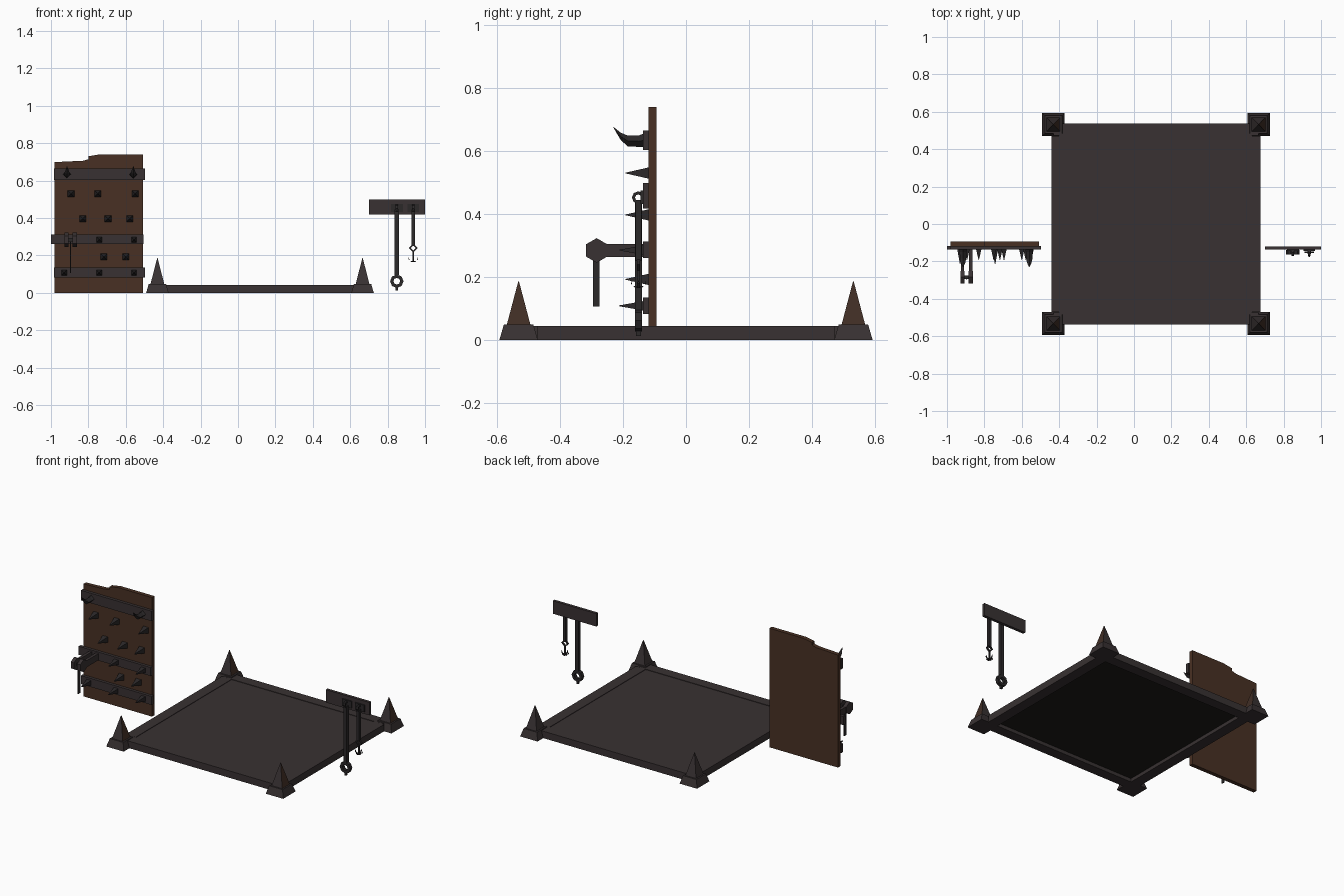
import bpy, bmesh, math
from mathutils import Vector

if "Cube" in bpy.data.objects:
    bpy.data.objects.remove(bpy.data.objects["Cube"])


def material(name, rgb):
    m = bpy.data.materials.new(name)
    m.diffuse_color = (*rgb, 1)
    m.use_nodes = True
    m.node_tree.nodes["Principled BSDF"].inputs["Base Color"].default_value = m.diffuse_color
    return m


IRON = material("iron", (0.040, 0.031, 0.032))
DARK = material("dark_iron", (0.024, 0.021, 0.022))
WOOD = material("wood", (0.066, 0.030, 0.017))
RUST = material("rust", (0.052, 0.027, 0.018))
BLACK = material("black_underside", (0.012, 0.011, 0.009))


def loft(name, rings, mat, close=False):
    """Skin a list of equal point rings; cap the ends or close into a loop."""
    bm = bmesh.new()
    rows = [[bm.verts.new(p) for p in r] for r in rings]
    n = len(rows[0])
    pairs = list(zip(rows, rows[1:])) + ([(rows[-1], rows[0])] if close else [])
    for a, b in pairs:
        for i in range(n):
            j = (i + 1) % n
            bm.faces.new((a[i], a[j], b[j], b[i]))
    if not close:
        bm.faces.new(rows[0])
        bm.faces.new(rows[-1])
    bmesh.ops.remove_doubles(bm, verts=bm.verts, dist=1e-5)
    bmesh.ops.recalc_face_normals(bm, faces=bm.faces)
    me = bpy.data.meshes.new(name)
    bm.to_mesh(me)
    bm.free()
    me.materials.append(mat)
    ob = bpy.data.objects.new(name, me)
    bpy.context.collection.objects.link(ob)
    return ob


def rect(cx, cy, hx, hy, z):
    return [(cx + sx * hx, cy + sy * hy, z) for sx, sy in ((-1, -1), (1, -1), (1, 1), (-1, 1))]


def box(name, x0, x1, y0, y1, z0, z1, mat):
    c = ((x0 + x1) / 2, (y0 + y1) / 2, (x1 - x0) / 2, (y1 - y0) / 2)
    return loft(name, [rect(*c, z0), rect(*c, z1)], mat)


def ring(name, c, r, t, axis, sides, mat, depth=None):
    """Polygonal ring with a rectangular section around the x or y axis."""
    d = depth or t
    rows = []
    for k in range(sides):
        a = 2 * math.pi * k / sides
        row = []
        for dr, dd in ((-t, -d), (t, -d), (t, d), (-t, d)):
            u, w = (r + dr) * math.sin(a), (r + dr) * math.cos(a)
            off = (u, dd, w) if axis == 'y' else (dd, u, w)
            row.append(Vector(c) + Vector(off))
        rows.append(row)
    return loft(name, rows, mat, close=True)


def spike(name, x, z, y0, y1, r=0.018):
    """Square spike pointing to the front."""
    return loft(name, [[(x + a * h, y, z + b * h) for a, b in ((-1, -1), (1, -1), (1, 1), (-1, 1))]
                       for y, h in ((y0, r), (y1, 0.0012))], DARK)


# ---- floor plate and rails
slab = box("floor_plate", -0.40, 0.63, -0.50, 0.50, 0.022, 0.040, IRON)
slab.data.materials.append(BLACK)
for p in slab.data.polygons:
    if p.normal.z < -0.5:
        p.material_index = 1
for s in (-1, 1):
    y0, y1 = sorted((s * 0.472, s * 0.537))
    box("long_rail", -0.43, 0.665, y0, y1, 0, 0.043, IRON)
    x0, x1 = sorted((0.117 + s * 0.491, 0.117 + s * 0.558))
    box("side_rail", x0, x1, -0.4715, 0.4715, 0, 0.043, IRON)

# ---- corner blocks with spikes
for cx in (-0.431, 0.666):
    for cy in (-0.532, 0.532):
        loft("corner_block", [rect(cx, cy, 0.060, 0.061, 0), rect(cx, cy, 0.046, 0.047, 0.048)], IRON)
        sp = loft("corner_spike", [rect(cx, cy, 0.037, 0.038, 0.046),
                                   rect(cx, cy, 0.001, 0.001, 0.186)], IRON)
        sp.data.materials.append(RUST)
        for p in sp.data.polygons:
            if p.normal.x > 0.5:
                p.material_index = 1

# ---- door slab with a broken top edge
outline = [(-0.98, 0), (-0.508, 0), (-0.508, 0.74), (-0.74, 0.74), (-0.80, 0.73),
           (-0.80, 0.714), (-0.83, 0.706), (-0.98, 0.699)]
loft("door", [[(x, y, z) for x, z in outline] for y in (-0.119, -0.094)], WOOD)

# ---- iron bands
for x0, x1, z0, z1 in ((-0.985, -0.498, 0.603, 0.665),
                       (-1.0, -0.505, 0.260, 0.313),
                       (-0.985, -0.498, 0.082, 0.135)):
    box("door_band", x0, x1, -0.137, -0.117, z0, z1, IRON)

# ---- door spikes
for z, tip, xs in ((0.530, -0.192, (-0.893, -0.75, -0.55)),
                   (0.397, -0.192, (-0.83, -0.695, -0.578)),
                   (0.192, -0.192, (-0.717, -0.60)),
                   (0.285, -0.212, (-0.742, -0.556)),
                   (0.108, -0.213, (-0.93, -0.743, -0.556))):
    for x in xs:
        spike("door_spike", x, z, -0.118, tip)

# ---- curved horns on the top band
for x in (-0.914, -0.560):
    loft("door_horn", [[(x - r, y, z), (x, y, z - r), (x + r, y, z), (x, y, z + r)]
                       for y, z, r in ((-0.118, 0.637, 0.026), (-0.15, 0.631, 0.018),
                                       (-0.185, 0.632, 0.017), (-0.207, 0.646, 0.012),
                                       (-0.231, 0.676, 0.001))], DARK)

# ---- latch: two arms with hexagonal ends, pin and hanging tongue
for s in (-1, 1):
    x0, x1 = -0.895 + s * 0.022 - 0.009, -0.895 + s * 0.022 + 0.009
    box("latch_arm", x0, x1, -0.284, -0.118, 0.263, 0.304, IRON)
    loft("latch_hexagon", [[(x, -0.284 + 0.039 * math.sin(k * math.pi / 3),
                             0.284 + 0.039 * math.cos(k * math.pi / 3)) for k in range(6)]
                           for x in (x0 - 0.002, x1 + 0.002)], IRON)
box("latch_pin", -0.91, -0.88, -0.293, -0.275, 0.275, 0.293, DARK)
box("latch_tongue", -0.898, -0.892, -0.296, -0.275, 0.105, 0.284, DARK)

# ---- wall plate for the chains
box("chain_plate", 0.70, 1.0, -0.137, -0.119, 0.418, 0.498, IRON)
CY = -0.151
for x, z_end in ((0.849, 0.095), (0.937, 0.25)):
    box("chain_mount", x - 0.032, x + 0.032, -0.145, -0.135, 0.432, 0.475, DARK)
    ring("chain_eye", (x, -0.152, 0.452), 0.015, 0.005, 'x', 8, DARK, 0.006)
    w = 0.011 if x < 0.9 else 0.009
    box("chain", x - w, x + w, CY - w, CY + w, z_end, 0.445, DARK)

# ---- shackle and hook at the chain ends
ring("shackle", (0.849, CY, 0.062), 0.027, 0.009, 'y', 8, DARK, 0.011)
box("shackle_lock", 0.843, 0.855, CY - 0.008, CY + 0.008, 0.012, 0.034, DARK)
ring("hook_ring", (0.937, CY, 0.24), 0.019, 0.005, 'y', 4, DARK)
box("hook_shank", 0.933, 0.941, CY - 0.004, CY + 0.004, 0.166, 0.222, DARK)
for dx, dy in ((1, 0), (-1, 0), (0, -1), (0, 1)):
    d, q = Vector((dx, dy, 0)), Vector((-dy, dx, 0))
    path = [(0.0, 0.168, 0.005), (0.014, 0.168, 0.005), (0.022, 0.176, 0.004), (0.024, 0.188, 0.001)]
    loft("hook_prong", [[Vector((0.937, CY, z)) + d * (o + v * r * 0.6) + q * u * r + Vector((0, 0, v * r * 0.6))
                         for u, v in ((-1, -1), (1, -1), (1, 1), (-1, 1))] for o, z, r in path], DARK)
